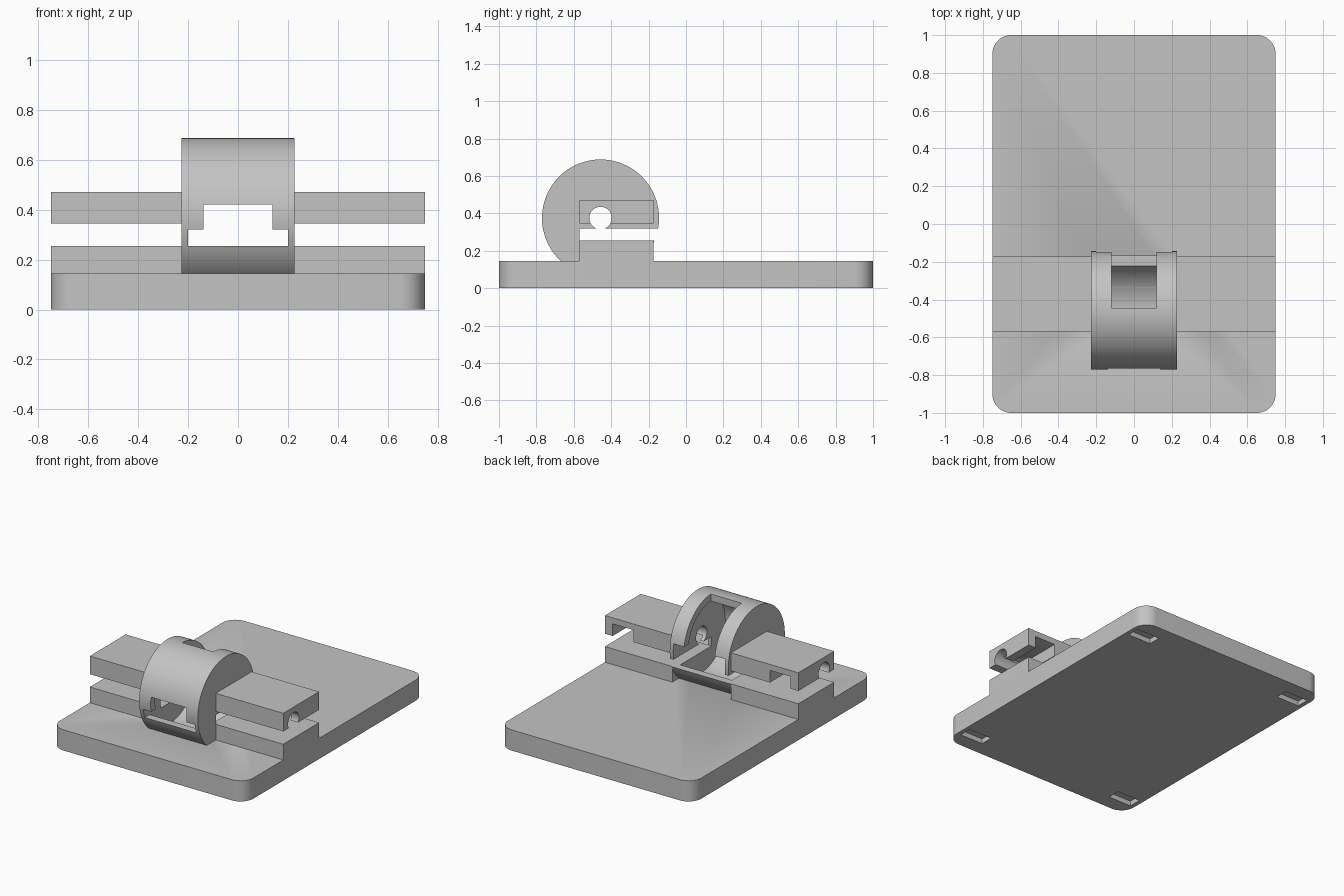
import bpy, bmesh, math
from mathutils import Matrix

cube = bpy.data.objects.get("Cube")
if cube:
    bpy.data.objects.remove(cube, do_unlink=True)

grey = bpy.data.materials.new("light_grey")
grey.use_nodes = True
colour = (0.55, 0.55, 0.55, 1)
grey.diffuse_color = colour
grey.node_tree.nodes["Principled BSDF"].inputs["Base Color"].default_value = colour

AXLE_Y, AXLE_Z = -0.457, 0.375


def finish(bm, name):
    mesh = bpy.data.meshes.new(name)
    bm.to_mesh(mesh)
    bm.free()
    mesh.materials.append(grey)
    obj = bpy.data.objects.new(name, mesh)
    bpy.context.collection.objects.link(obj)
    return obj


def box(name, x, y, z, corner=0):
    """Box between ranges, with optional rounded vertical corners."""
    bm = bmesh.new()
    bmesh.ops.create_cube(bm, size=1)
    for v in bm.verts:
        for i, (low, high) in enumerate((x, y, z)):
            v.co[i] = high if v.co[i] > 0 else low
    if corner:
        upright = [e for e in bm.edges
                   if abs(e.verts[0].co.z - e.verts[1].co.z) > 0.01]
        bmesh.ops.bevel(bm, geom=upright, offset=corner, segments=12,
                        profile=0.5, affect='EDGES')
    return finish(bm, name)


def drum(name, radius, half_width, sides=96):
    """Cylinder lying along x on the axle line."""
    bm = bmesh.new()
    place = Matrix.Translation((0, AXLE_Y, AXLE_Z)) @ Matrix.Rotation(math.pi / 2, 4, 'Y')
    bmesh.ops.create_cone(bm, cap_ends=True, segments=sides, radius1=radius,
                          radius2=radius, depth=2 * half_width, matrix=place)
    return finish(bm, name)


def select(obj):
    bpy.ops.object.select_all(action='DESELECT')
    obj.select_set(True)
    bpy.context.view_layer.objects.active = obj


def cut(obj, *cutters):
    for cutter in cutters:
        select(obj)
        mod = obj.modifiers.new("cut", 'BOOLEAN')
        mod.operation = 'DIFFERENCE'
        mod.solver = 'EXACT'
        mod.object = cutter
        bpy.ops.object.modifier_apply(modifier=mod.name)
        bpy.data.objects.remove(cutter, do_unlink=True)


def smooth(obj):
    select(obj)
    bpy.ops.object.shade_smooth_by_angle(angle=math.radians(30))


# Base plate with a hollow under the drum and four foot pockets
base = box("base_plate", (-0.75, 0.75), (-1, 1), (0, 0.145), corner=0.1)
cut(base, drum("hollow_cutter", 0.264, 0.2))
for sx in (-1, 1):
    for sy in (-1, 1):
        px, py = 0.63 * sx, 0.85 * sy
        cut(base, box("foot_cutter", (px - 0.09, px + 0.09),
                      (py - 0.045, py + 0.045), (-0.1, 0.035)))
smooth(base)

# Hollow drum, open at the front and slotted at the back
shell = drum("drum_shell", 0.313, 0.227)
cut(shell,
    drum("hollow_cutter", 0.264, 0.2),
    box("gap_cutter", (-1, 1), (-0.57, 0.1), (0.255, 0.32)),
    box("low_window_cutter", (-0.2, 0.2), (-0.9, -0.5), (0.255, 0.32)),
    box("high_window_cutter", (-0.138, 0.138), (-0.9, -0.5), (0.3, 0.422)),
    box("back_notch_cutter", (-0.2, 0.2), (-0.3, 0.1), (0.3, 0.43)),
    box("top_slot_cutter", (-0.119, 0.119), (-0.445, 0.1), (0.4, 0.9)),
    drum("axle_cutter", 0.06, 1, 48))
smooth(shell)

# Risers and arms on both sides of the drum
for side, s in (("left", 1), ("right", -1)):
    def span(a, b):
        return tuple(sorted((a * s, b * s)))

    box(side + "_riser", span(0.227, 0.75), (-0.57, -0.173), (0.145, 0.255))
    arm = box(side + "_arm", span(0.227, 0.75), (-0.57, -0.173), (0.345, 0.472))
    cut(arm,
        drum("axle_cutter", 0.06, 1, 48),
        box("pocket_cutter", span(0.53, 0.69), (-0.5, 0), (0.2, 0.43)))
    smooth(arm)
